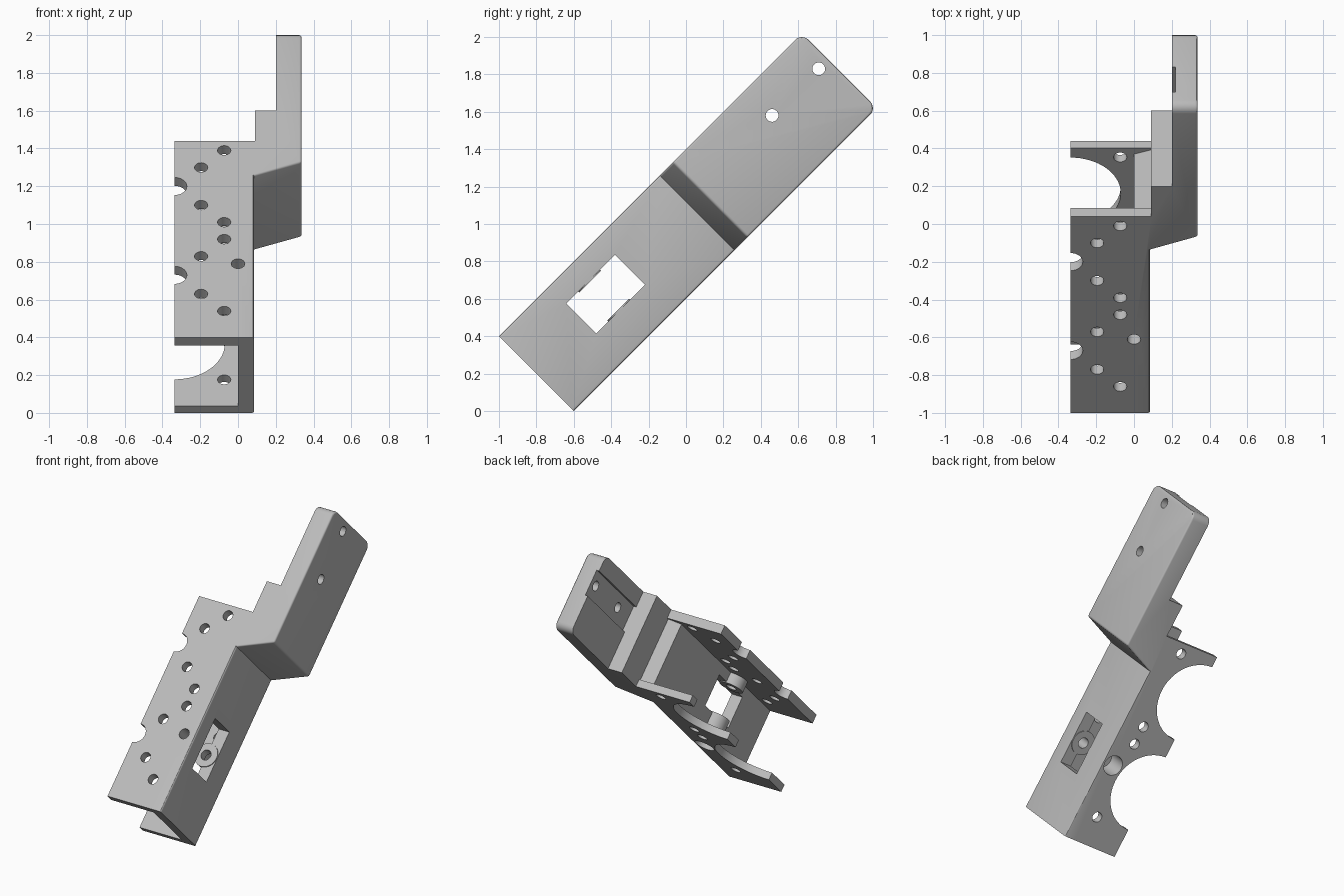
import bpy, bmesh, math
from mathutils import Matrix

if "Cube" in bpy.data.objects:
    bpy.data.objects.remove(bpy.data.objects["Cube"])

grey = bpy.data.materials.new("plain grey")
grey.use_nodes = True
COLOUR = (0.5, 0.5, 0.5, 1)
grey.diffuse_color = COLOUR
grey.node_tree.nodes["Principled BSDF"].inputs["Base Color"].default_value = COLOUR

# Local frame: x across, y along the bracket, z through its width
HALF, LENGTH, LEFT, OUT = 0.283, 2.291, -0.337, 0.337
UPPER_IN, LOWER_IN = 0.22, -0.231
BOSS_Y = 0.551
NOTCHES = (0.466, 1.131)


def extrude(profile, z0, z1):
    bm = bmesh.new()
    face = bm.faces.new([bm.verts.new((x, y, z0)) for x, y in profile])
    ret = bmesh.ops.extrude_face_region(bm, geom=[face])
    verts = [v for v in ret["geom"] if isinstance(v, bmesh.types.BMVert)]
    bmesh.ops.translate(bm, verts=verts, vec=(0, 0, z1 - z0))
    bmesh.ops.recalc_face_normals(bm, faces=bm.faces)
    return bm


def box(x0, x1, y0, y1, z0, z1):
    return extrude([(x0, y0), (x1, y0), (x1, y1), (x0, y1)], z0, z1)


def cylinder(x, y, r, z0, z1, sides=32):
    bm = bmesh.new()
    bmesh.ops.create_cone(bm, cap_ends=True, segments=sides, radius1=r, radius2=r,
                          depth=z1 - z0, matrix=Matrix.Translation((x, y, (z0 + z1) / 2)))
    return bm


def cross_hole(y, z, r):
    bm = cylinder(0, 0, r, 0, 1)
    bm.transform(Matrix.Translation((0, y, z)) @ Matrix.Rotation(math.pi / 2, 4, "Y"))
    return bm


def add_object(name, bm):
    mesh = bpy.data.meshes.new(name)
    bm.to_mesh(mesh)
    bm.free()
    obj = bpy.data.objects.new(name, mesh)
    bpy.context.collection.objects.link(obj)
    obj.location = (0, -0.8, 0.2)
    obj.rotation_euler = (math.pi / 4, 0, 0)
    mesh.materials.append(grey)
    return obj


def part(name, bm, cutters):
    """Make a part, cut it with each cutter and smooth its round faces."""
    obj = add_object(name, bm)
    bpy.ops.object.select_all(action="DESELECT")
    obj.select_set(True)
    bpy.context.view_layer.objects.active = obj
    for cutter_bm in cutters:
        cutter = add_object("cutter", cutter_bm)
        cutter.hide_render = True
        mod = obj.modifiers.new("cut", "BOOLEAN")
        mod.operation, mod.solver, mod.object = "DIFFERENCE", "EXACT", cutter
        bpy.ops.object.modifier_apply(modifier=mod.name)
        bpy.data.objects.remove(cutter)
    bpy.ops.object.shade_smooth_by_angle(angle=math.radians(30))
    return obj


def bore():
    return cylinder(0, BOSS_Y, 0.036, -0.4, 0.4)


def counterbore():
    return cylinder(0, BOSS_Y, 0.068, -0.4, -0.13)


# Cranked spine and arm with rounded outer edges
spine = extrude([(0, 0), (0.085, 0), (0.085, 1.216), (OUT, 1.315), (OUT, LENGTH),
                 (0.2, LENGTH), (0.2, 1.697), (0.09, 1.697), (0.09, 1.455), (0, 1.424)],
                -HALF, HALF)
corners = [e for e in spine.edges
           if all(v.co.y > LENGTH - 0.01 and abs(v.co.z) > 0.28 for v in e.verts)
           and abs(e.verts[0].co.x - e.verts[1].co.x) > 0.1]
bmesh.ops.bevel(spine, geom=corners, offset=0.05, segments=6, profile=0.5, affect="EDGES")
spine.normal_update()
outer = {f for f in spine.faces if f.normal.x > 0.3 or (f.normal.x > -0.1 and f.normal.y < -0.3)}
rims = [e for e in spine.edges if any(f in outer for f in e.link_faces)
        and any(v.co.y > 0.01 for v in e.verts)
        and not all(v.co.x < 0.15 and 1.1 < v.co.y < 1.3 for v in e.verts)]
bmesh.ops.bevel(spine, geom=rims, offset=0.012, segments=3, profile=0.5, affect="EDGES")
part("cranked_spine", spine, [
    box(-0.1, 0.2, 0.378, 0.746, -0.074, 0.152),      # window
    box(0.1, 0.22, 1.697, 2.4, -0.014, 0.17),         # groove on the inside of the arm
    cross_hole(1.867, 0.085, 0.034), cross_hole(2.22, 0.085, 0.034),
    bore(), counterbore()])

# Side flanges with screw holes and edge cut-outs
flange = [(LEFT, 0), (0, 0), (0, 1.424), (0.09, 1.455), (0.09, 1.471), (LEFT, 1.471)]
for name, z0, z1, cut_radius in (("upper_flange", UPPER_IN, HALF, 0.066),
                                 ("lower_flange", -HALF, LOWER_IN, 0.267)):
    cuts = [bore()]
    for y in NOTCHES:
        cuts.append(cylinder(LEFT, y, cut_radius, -0.4, 0.4, 64))
        for side in (-1, 1):
            cuts.append(cylinder(-0.073, y + side * 0.269, 0.035, -0.4, 0.4))
            if name == "upper_flange":
                cuts.append(cylinder(-0.195, y + side * 0.141, 0.035, -0.4, 0.4))
    if name == "lower_flange":
        cuts.append(counterbore())
    part(name, extrude(flange, z0, z1), cuts)

# Pivot bosses on the inside of the flanges
part("upper_boss", cylinder(0, BOSS_Y, 0.083, 0.145, UPPER_IN, 48), [bore()])
part("lower_boss", cylinder(0, BOSS_Y, 0.083, LOWER_IN, -0.067, 48), [bore(), counterbore()])
